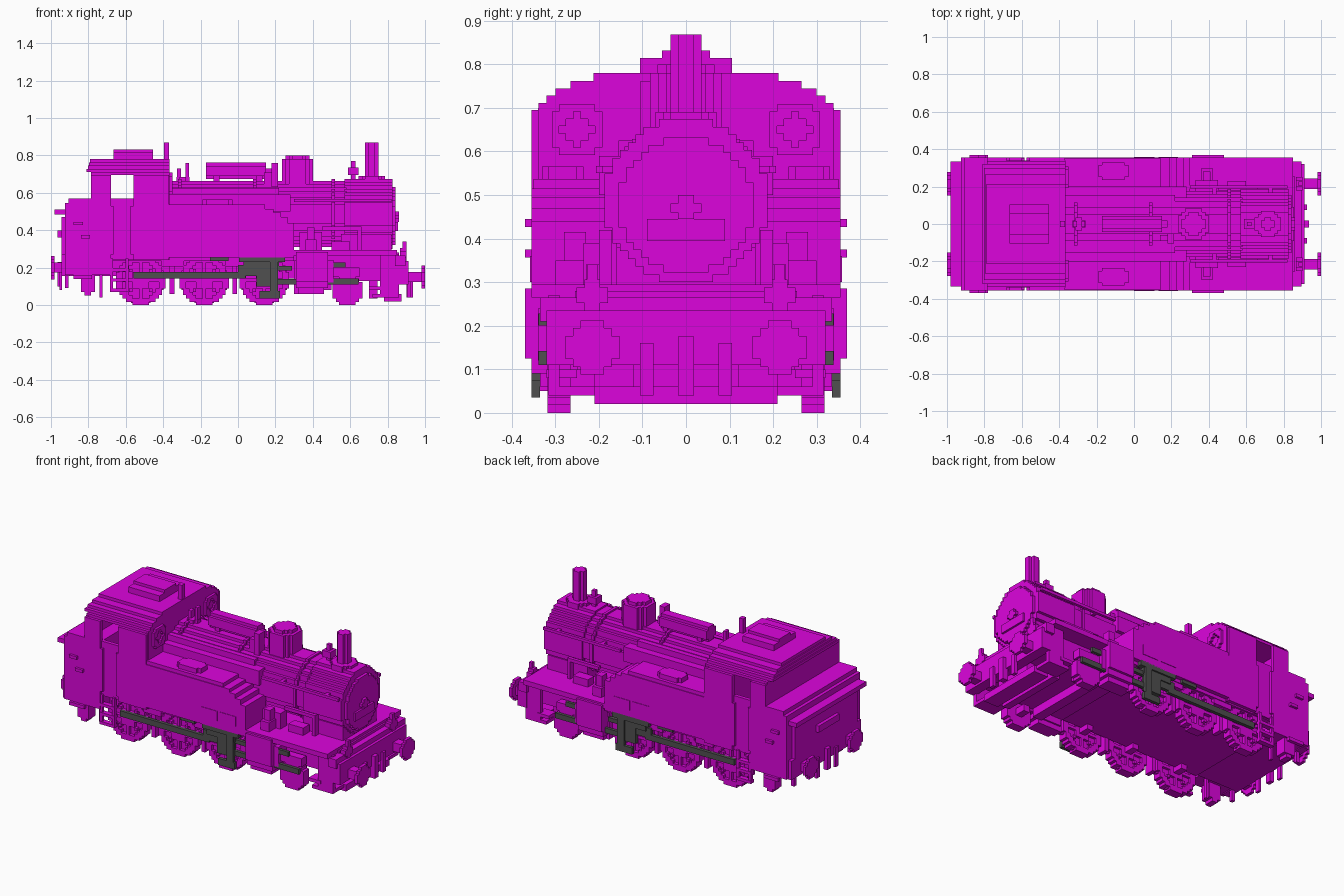
import bpy, bmesh, math

cube = bpy.data.objects.get("Cube")
if cube:
    bpy.data.objects.remove(cube, do_unlink=True)

V = 0.0177  # size of one block step


def material(name, rgb):
    m = bpy.data.materials.new(name)
    m.use_nodes = True
    m.diffuse_color = (*rgb, 1)
    m.node_tree.nodes["Principled BSDF"].inputs["Base Color"].default_value = (*rgb, 1)
    return m


PURPLE = material("purple", (0.72, 0.0015, 0.72))
GREY = material("dark grey", (0.08, 0.08, 0.08))


def add_box(bm, x0, x1, y0, y1, z0, z1):
    p = [bm.verts.new((x, y, z)) for x in (x0, x1) for y in (y0, y1) for z in (z0, z1)]
    for f in ((0, 1, 3, 2), (4, 6, 7, 5), (0, 4, 5, 1), (2, 3, 7, 6), (0, 2, 6, 4), (1, 5, 7, 3)):
        bm.faces.new([p[i] for i in f])


def finish(name, bm, mat):
    bmesh.ops.recalc_face_normals(bm, faces=bm.faces)
    me = bpy.data.meshes.new(name)
    bm.to_mesh(me)
    bm.free()
    me.materials.append(mat)
    ob = bpy.data.objects.new(name, me)
    bpy.context.collection.objects.link(ob)


def boxes(name, spans, mat=PURPLE, mirror=False):
    """One object from (x0, x1, y0, y1, z0, z1) boxes, optionally on both sides."""
    bm = bmesh.new()
    for x0, x1, y0, y1, z0, z1 in spans:
        add_box(bm, x0, x1, y0, y1, z0, z1)
        if mirror:
            add_box(bm, x0, x1, -y1, -y0, z0, z1)
    finish(name, bm, mat)


def stepped(name, axis, lo, hi, centre, r, inside=None):
    """Blocky round shape along an axis: each row of blocks becomes merged boxes."""
    inside = inside or (lambda a, b: a * a + b * b <= r * r)
    n = max(2, round(2 * r / V))
    s = 2 * r / n
    bm = bmesh.new()
    for j in range(n):
        b = -r + (j + 0.5) * s
        start = None
        for i in range(n + 1):
            hit = i < n and inside(-r + (i + 0.5) * s, b)
            if hit and start is None:
                start = i
            if not hit and start is not None:
                a0, a1 = centre[0] - r + start * s, centre[0] - r + i * s
                b0, b1 = centre[1] - r + j * s, centre[1] - r + (j + 1) * s
                span = {"x": (lo, hi, a0, a1, b0, b1), "y": (a0, a1, lo, hi, b0, b1),
                        "z": (a0, a1, b0, b1, lo, hi)}[axis]
                add_box(bm, *span)
                start = None
    finish(name, bm, PURPLE)


# Boiler, smokebox and door
BZ = 0.487
stepped("boiler", "x", -0.38, 0.58, (0, BZ), 0.177)
stepped("smokebox", "x", 0.57, 0.825, (0, BZ), 0.187)
for i, x in enumerate((-0.32, 0.08, 0.50)):
    stepped(f"boiler_band_{i}", "x", x, x + V, (0, BZ), 0.187)
stepped("smokebox_door", "x", 0.82, 0.843, (0, 0.477), 0.155)
boxes("door_handle", [(0.84, 0.855, -0.09, 0.09, 0.395, 0.445),
                      (0.84, 0.86, -0.018, 0.018, 0.445, 0.50),
                      (0.84, 0.86, -0.035, 0.035, 0.46, 0.48)])
boxes("smokebox_saddle", [(0.55, 0.82, -0.16, 0.16, 0.27, 0.38)])
boxes("boiler_handrail", [(0.30, 0.82, 0.19, 0.207, 0.55, 0.567),
                          (0.42, 0.44, 0.16, 0.207, 0.55, 0.567),
                          (0.72, 0.74, 0.16, 0.207, 0.55, 0.567)], mirror=True)
boxes("boiler_shoulder", [(-0.37, 0.28, -0.20, 0.20, 0.50, 0.59),
                          (-0.37, 0.22, -0.155, 0.155, 0.59, 0.625)])

# Chimney, dome and fittings along the boiler top
stepped("chimney_base", "z", 0.64, 0.69, (0.715, 0), 0.07)
stepped("chimney", "z", 0.66, 0.868, (0.715, 0), 0.036)
stepped("steam_dome", "z", 0.60, 0.78, (0.318, 0), 0.083,
        lambda a, b: abs(a) + abs(b) < 0.125)
stepped("dome_cap", "z", 0.78, 0.80, (0.318, 0), 0.065)
stepped("bell_stem", "z", 0.64, 0.77, (0.615, 0), 0.012)
stepped("bell", "z", 0.695, 0.735, (0.615, 0), 0.028)
stepped("top_cylinder", "x", -0.17, 0.15, (0, 0.717), 0.044)
boxes("top_cylinder_mounts", [(-0.13, -0.10, -0.035, 0.035, 0.64, 0.70),
                              (0.10, 0.13, -0.035, 0.035, 0.64, 0.70),
                              (0.15, 0.18, -0.018, 0.018, 0.69, 0.73)])
boxes("air_pump", [(0.18, 0.215, -0.105, -0.05, 0.63, 0.76),
                   (0.14, 0.18, -0.09, -0.06, 0.62, 0.71)])
stepped("valve_base", "z", 0.64, 0.685, (-0.295, 0), 0.035)
boxes("safety_valves", [(-0.325, -0.305, -0.016, 0.016, 0.67, 0.73),
                        (-0.28, -0.262, -0.016, 0.016, 0.67, 0.76)])

# Cab: walls with an open window above each door
boxes("cab_sides", [(-0.56, -0.37, 0.335, 0.355, 0.24, 0.695),
                    (-0.785, -0.68, 0.335, 0.355, 0.55, 0.695),
                    (-0.68, -0.56, 0.318, 0.340, 0.24, 0.57),
                    (-0.68, -0.665, 0.335, 0.355, 0.27, 0.53),
                    (-0.575, -0.56, 0.335, 0.355, 0.27, 0.53)], mirror=True)
boxes("cab_end_walls", [(-0.39, -0.365, -0.34, 0.34, 0.24, 0.70),
                        (-0.785, -0.76, -0.34, 0.34, 0.55, 0.70),
                        (-0.69, -0.38, -0.33, 0.33, 0.24, 0.29)])
roof_steps = [(0.338, 0.695, 0.711), (0.32, 0.711, 0.728), (0.30, 0.728, 0.745),
              (0.265, 0.745, 0.762), (0.212, 0.762, 0.78)]
boxes("cab_roof", [(-0.785 if i == 0 else -0.815 + 0.006 * i, -0.365, -w, w, a, b)
                   for i, (w, a, b) in enumerate(roof_steps)])
boxes("roof_ventilator", [(-0.665, -0.455, -0.105, 0.105, 0.78, 0.815),
                          (-0.665, -0.455, -0.055, 0.055, 0.815, 0.832)])
boxes("whistle", [(-0.395, -0.368, -0.015, 0.015, 0.77, 0.868)])
for side in (1, -1):
    stepped(f"cab_window_frame_{side}", "x", -0.368, -0.35, (side * 0.25, 0.65), 0.058,
            lambda a, b: 0.036 ** 2 < a * a + b * b < 0.062 ** 2)

# Coal bunker
boxes("bunker", [(-0.925, -0.68, -0.355, 0.355, 0.16, 0.545),
                 (-0.905, -0.68, -0.355, 0.355, 0.545, 0.57),
                 (-0.945, -0.92, -0.30, 0.30, 0.27, 0.47),
                 (-0.98, -0.92, -0.335, 0.335, 0.483, 0.51),
                 (-0.965, -0.92, -0.10, 0.10, 0.36, 0.40)])
boxes("bunker_handles", [(-0.88, -0.83, 0.35, 0.37, 0.427, 0.445),
                         (-0.84, -0.79, 0.35, 0.37, 0.357, 0.375)], mirror=True)

# Side tanks with stepped front ends and filler lids
boxes("side_tanks", [(-0.37, 0.30, 0.16, 0.355, 0.255, 0.44),
                     (-0.37, 0.265, 0.16, 0.355, 0.44, 0.47),
                     (-0.37, 0.23, 0.16, 0.355, 0.47, 0.495),
                     (-0.37, 0.19, 0.16, 0.355, 0.495, 0.515),
                     (-0.37, 0.145, 0.16, 0.35, 0.515, 0.537)], mirror=True)
boxes("tank_lids", [(-0.19, -0.03, 0.25, 0.315, 0.53, 0.565),
                    (-0.17, -0.05, 0.235, 0.33, 0.53, 0.565)], mirror=True)
boxes("tank_plates", [(0.0, 0.11, 0.35, 0.358, 0.30, 0.36),
                      (0.13, 0.235, 0.35, 0.358, 0.30, 0.36)], mirror=True)

# Frame, running boards and front deck
boxes("main_frame", [(-0.90, -0.64, -0.26, 0.26, 0.155, 0.28),
                     (-0.65, 0.32, -0.255, 0.255, 0.142, 0.28),
                     (0.30, 0.86, -0.255, 0.255, 0.13, 0.28)])
boxes("running_board", [(-0.70, 0.30, -0.33, 0.33, 0.235, 0.26),
                        (0.29, 0.85, -0.355, 0.355, 0.265, 0.295),
                        (0.84, 0.895, -0.335, 0.335, 0.21, 0.265)])
boxes("front_beam", [(0.85, 0.912, -0.32, 0.32, 0.11, 0.235)])
boxes("rear_beam", [(-0.945, -0.90, -0.335, 0.335, 0.155, 0.27)])
boxes("running_board_pumps", [(0.33, 0.45, 0.17, 0.235, 0.29, 0.39),
                              (0.36, 0.42, 0.23, 0.30, 0.29, 0.35),
                              (0.37, 0.41, 0.23, 0.28, 0.35, 0.415),
                              (0.50, 0.60, 0.17, 0.23, 0.29, 0.34),
                              (0.45, 0.66, 0.18, 0.20, 0.40, 0.42),
                              (0.64, 0.66, 0.17, 0.20, 0.29, 0.42)], mirror=True)

# Buffers, lamps, hoses and couplings
for side, tag in ((1, "left"), (-1, "right")):
    y = side * 0.215
    stepped(f"front_buffer_stem_{tag}", "x", 0.90, 0.985, (y, 0.15), 0.027)
    stepped(f"front_buffer_plate_{tag}", "x", 0.98, 1.0, (y, 0.15), 0.062)
    stepped(f"rear_buffer_stem_{tag}", "x", -0.985, -0.93, (y, 0.20), 0.027)
    stepped(f"rear_buffer_plate_{tag}", "x", -1.0, -0.982, (y, 0.20), 0.062)
    stepped(f"front_lamp_{tag}", "x", 0.865, 0.90, (y, 0.27), 0.036)
    boxes(f"lamp_post_{tag}", [(0.88, 0.90, y - 0.012, y + 0.012, 0.20, 0.34)])
boxes("brake_hoses", [(0.905, 0.925, 0.075, 0.105, 0.04, 0.16),
                      (-0.955, -0.94, 0.075, 0.105, 0.08, 0.20)], mirror=True)
boxes("couplings", [(0.90, 0.935, -0.018, 0.018, 0.04, 0.175),
                    (-0.965, -0.94, -0.018, 0.018, 0.10, 0.23)])
boxes("front_crossbars", [(0.70, 0.745, -0.21, 0.21, 0.035, 0.14),
                          (0.78, 0.875, -0.21, 0.21, 0.02, 0.06),
                          (0.80, 0.85, -0.12, 0.12, 0.06, 0.14),
                          (0.44, 0.50, -0.25, 0.25, 0.08, 0.14)])
boxes("front_steps", [(0.72, 0.86, 0.21, 0.315, 0.04, 0.06),
                      (0.76, 0.86, 0.29, 0.315, 0.04, 0.27),
                      (0.70, 0.78, 0.25, 0.32, 0.08, 0.10)], mirror=True)

# Cab ladders and rear steps
boxes("cab_ladders", [(-0.685, -0.668, 0.335, 0.352, 0.07, 0.25),
                      (-0.602, -0.585, 0.335, 0.352, 0.07, 0.25)] +
      [(-0.685, -0.585, 0.325, 0.355, z, z + V) for z in (0.07, 0.125, 0.18)], mirror=True)
boxes("rear_steps", [(-0.84, -0.765, 0.28, 0.345, 0.07, 0.165),
                     (-0.88, -0.78, 0.35, 0.37, 0.14, 0.16),
                     (-0.82, -0.785, 0.28, 0.34, 0.05, 0.07),
                     (-0.925, -0.905, 0.26, 0.28, 0.09, 0.17),
                     (-0.74, -0.725, 0.26, 0.28, 0.04, 0.17)], mirror=True)


# Wheels: rim, hub and eight spokes in front of a thin web
def wheel(name, x, r, side):
    def pattern(a, b):
        d = math.hypot(a, b)
        spoke = abs(math.sin(4 * math.atan2(b, a))) * d < 0.035
        return d <= r and (d > r - 0.03 or d < 0.04 or spoke)
    ys = sorted((side * 0.265, side * 0.318))
    stepped(name, "y", ys[0], ys[1], (x, r), r, pattern)
    ys = sorted((side * 0.28, side * 0.298))
    stepped(name + "_web", "y", ys[0], ys[1], (x, r), r - 0.01)


for side, tag in ((1, "left"), (-1, "right")):
    for i, x in enumerate((-0.52, -0.18, 0.14)):
        wheel(f"driving_wheel_{i}_{tag}", x, 0.132, side)
    wheel(f"leading_wheel_{tag}", 0.585, 0.08, side)
boxes("axle_stubs", [(x - 0.02, x + 0.02, 0.20, 0.27, z - 0.02, z + 0.02)
                     for x, z in ((-0.52, 0.132), (-0.18, 0.132), (0.14, 0.132), (0.585, 0.08))],
      mirror=True)

# Brake blocks and springs between the wheels
boxes("brake_blocks", [(x, x + 0.025, 0.25, 0.31, 0.06, 0.24) for x in (-0.365, -0.03, 0.30)] +
      [(x - 0.06, x + 0.06, 0.29, 0.325, 0.205, 0.24) for x in (-0.35, -0.01)], mirror=True)

# Cylinders
boxes("cylinders", [(0.31, 0.48, 0.24, 0.355, 0.09, 0.28),
                    (0.31, 0.48, 0.30, 0.37, 0.125, 0.285),
                    (0.32, 0.46, 0.25, 0.335, 0.06, 0.10),
                    (0.48, 0.51, 0.26, 0.34, 0.12, 0.24),
                    (0.51, 0.65, 0.27, 0.318, 0.15, 0.20)], mirror=True)

# Grey rods and valve gear
boxes("coupling_rods", [(-0.56, 0.04, 0.318, 0.338, 0.143, 0.178),
                        (0.0, 0.16, 0.318, 0.338, 0.155, 0.215)], GREY, True)
boxes("valve_gear", [(0.005, 0.25, 0.32, 0.355, 0.23, 0.262),
                     (0.03, 0.22, 0.318, 0.345, 0.195, 0.235),
                     (0.10, 0.21, 0.318, 0.345, 0.10, 0.23),
                     (0.17, 0.215, 0.335, 0.355, 0.04, 0.23),
                     (0.115, 0.225, 0.335, 0.355, 0.035, 0.075),
                     (0.20, 0.29, 0.32, 0.338, 0.185, 0.21),
                     (0.20, 0.32, 0.32, 0.338, 0.11, 0.14),
                     (-0.15, -0.05, 0.32, 0.345, 0.235, 0.265)], GREY, True)
boxes("piston_rods", [(0.48, 0.645, 0.32, 0.338, 0.11, 0.142),
                      (0.505, 0.575, 0.32, 0.338, 0.20, 0.228)], GREY, True)
